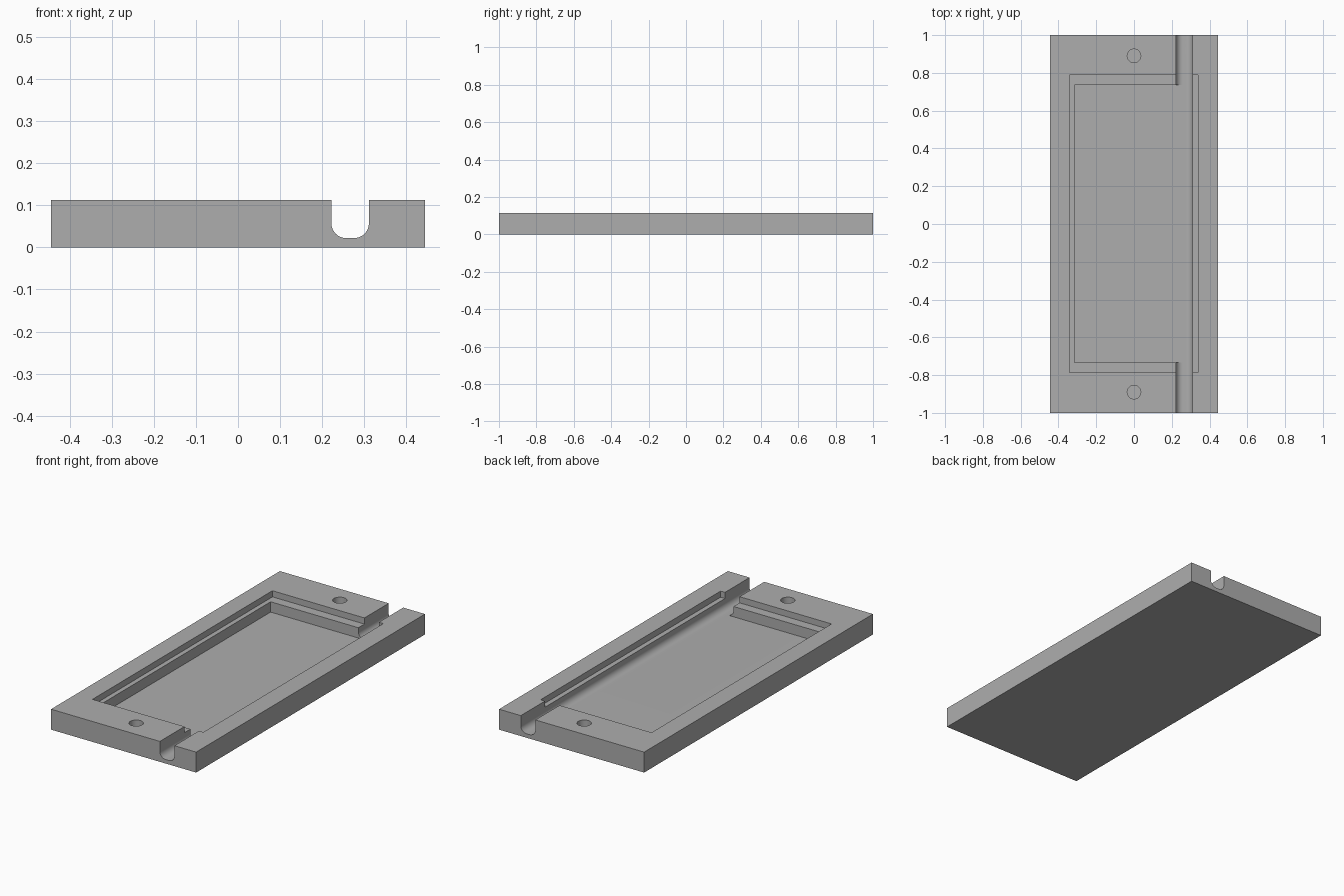
import bpy, bmesh, math

if "Cube" in bpy.data.objects:
    bpy.data.objects.remove(bpy.data.objects["Cube"])

TOP, FLOOR, LEDGE = 0.113, 0.022, 0.079
LEFT, RIGHT = 0.222, 0.311          # cable channel sides

grey = bpy.data.materials.new("mid grey")
grey.diffuse_color = (0.42, 0.42, 0.42, 1)
grey.use_nodes = True
grey.node_tree.nodes["Principled BSDF"].inputs["Base Color"].default_value = grey.diffuse_color


def prism(name, outline, to_point, offset):
    """Extrude a closed 2D outline along an offset vector."""
    bm = bmesh.new()
    face = bm.faces.new([bm.verts.new(to_point(a, b)) for a, b in outline])
    new = bmesh.ops.extrude_face_region(bm, geom=[face])["geom"]
    bmesh.ops.translate(bm, vec=offset,
                        verts=[v for v in new if isinstance(v, bmesh.types.BMVert)])
    bmesh.ops.recalc_face_normals(bm, faces=bm.faces)
    mesh = bpy.data.meshes.new(name)
    bm.to_mesh(mesh)
    bm.free()
    mesh.materials.append(grey)
    obj = bpy.data.objects.new(name, mesh)
    bpy.context.collection.objects.link(obj)
    return obj


def box(name, x0, x1, y0, y1, z0, z1):
    return prism(name, [(x0, y0), (x1, y0), (x1, y1), (x0, y1)],
                 lambda a, b: (a, b, z0), (0, 0, z1 - z0))


def arc(cx, cy, r, start, end, n):
    angles = [math.radians(start + (end - start) * i / n) for i in range(n + 1)]
    return [(cx + r * math.cos(t), cy + r * math.sin(t)) for t in angles]


# Base plate
plate = box("base_plate", -0.444, 0.444, -1, 1, 0, TOP)

# Round-bottomed channel along the whole length
r = 0.035
profile = ([(RIGHT, 0.2), (LEFT, 0.2)]
           + arc(LEFT + r, FLOOR + r, r, 180, 270, 10)
           + arc(RIGHT - r, FLOOR + r, r, 270, 360, 10))
cutters = [prism("channel_cutter", profile, lambda a, b: (a, -1.1, b), (0, 2.2, 0))]

# Deep pocket opening into the channel, and the shallow ledge around it
cutters.append(box("pocket_cutter", -0.315, (LEFT + RIGHT) / 2, -0.732, 0.735, FLOOR, 0.2))
cutters.append(box("ledge_cutter", -0.341, 0.338, -0.785, 0.788, LEDGE, 0.2))

# Blind screw holes at both ends
for y in (-0.89, 0.89):
    cutters.append(prism("hole_cutter", arc(0, y, 0.036, 0, 360, 40)[:-1],
                         lambda a, b: (a, b, FLOOR), (0, 0, 0.2)))

bpy.context.view_layer.objects.active = plate
plate.select_set(True)
for cutter in cutters:
    cutter.hide_render = True
    mod = plate.modifiers.new("cut", "BOOLEAN")
    mod.operation = "DIFFERENCE"
    mod.solver = "EXACT"
    mod.object = cutter
    bpy.ops.object.modifier_apply(modifier=mod.name)
    bpy.data.objects.remove(cutter)

bpy.ops.object.shade_smooth_by_angle(angle=math.radians(30))
